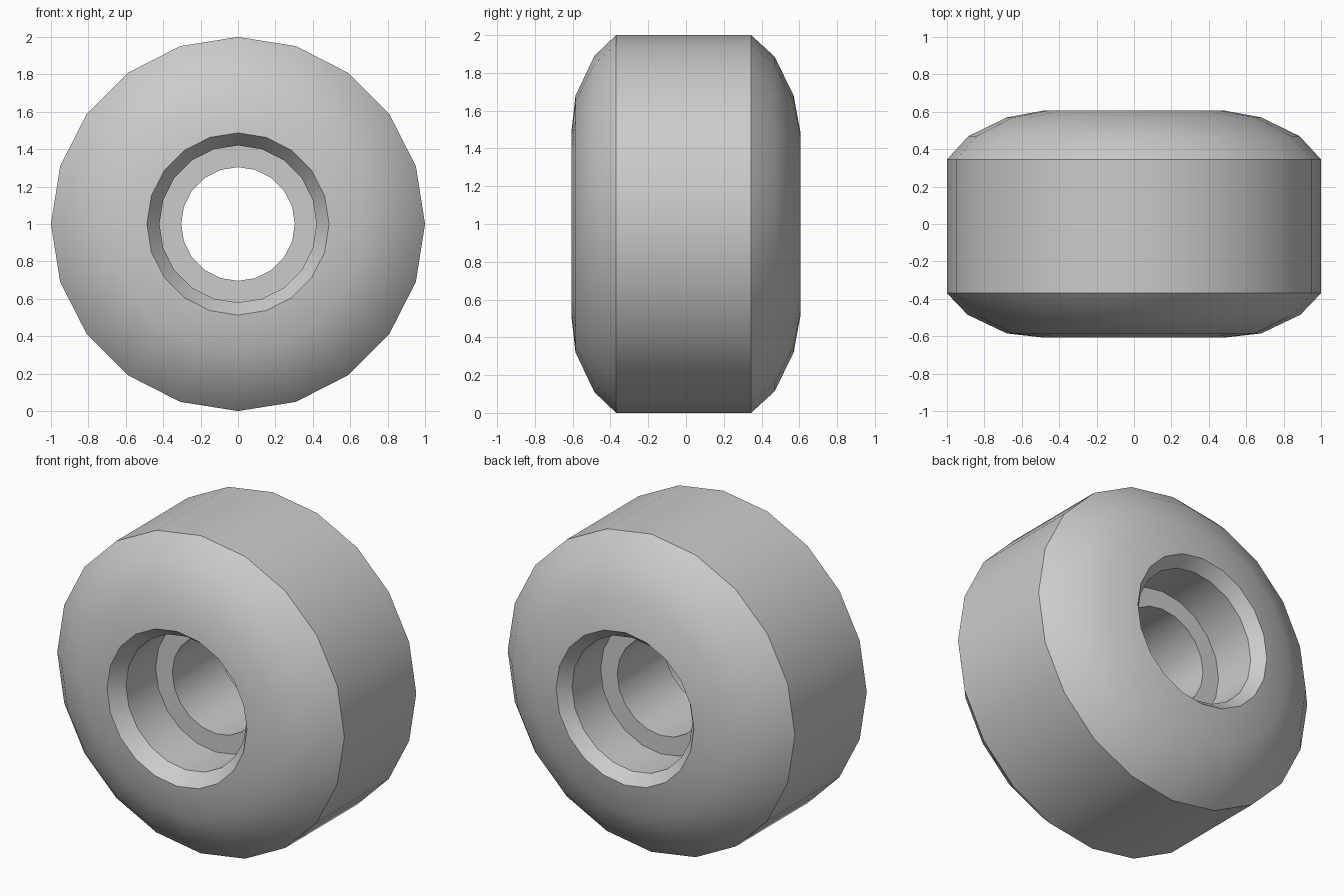
import bpy, bmesh, math

if "Cube" in bpy.data.objects:
    bpy.data.objects.remove(bpy.data.objects["Cube"])

SIDES = 20

# closed cross-section (radius, y): tread, front shoulder, front bore, back bore, back shoulder
PROFILE = [
    (1.0, 0.345), (1.0, -0.37),
    (0.89, -0.485), (0.68, -0.585), (0.487, -0.607),
    (0.42, -0.515), (0.42, -0.22), (0.304, -0.22),
    (0.304, 0.25), (0.42, 0.25), (0.42, 0.535),
    (0.48, 0.607), (0.68, 0.57), (0.885, 0.47),
]


def lathe(name, profile, sides, height):
    """Spin a closed profile around a horizontal axis parallel to y."""
    bm = bmesh.new()
    rings = []
    for i in range(sides):
        a = 2 * math.pi * i / sides
        rings.append([bm.verts.new((r * math.sin(a), y, r * math.cos(a)))
                      for r, y in profile])
    n = len(profile)
    for i in range(sides):
        p, q = rings[i], rings[(i + 1) % sides]
        for j in range(n):
            k = (j + 1) % n
            bm.faces.new((p[j], p[k], q[k], q[j]))
    bmesh.ops.recalc_face_normals(bm, faces=bm.faces)
    mesh = bpy.data.meshes.new(name)
    bm.to_mesh(mesh)
    bm.free()
    obj = bpy.data.objects.new(name, mesh)
    obj.location.z = height
    bpy.context.collection.objects.link(obj)
    return obj


# small roller wheel with stepped bearing seats on both sides
wheel = lathe("wheel", PROFILE, SIDES, 1.0)
bpy.context.view_layer.objects.active = wheel
wheel.select_set(True)
bpy.ops.object.shade_smooth_by_angle(angle=math.radians(30))
